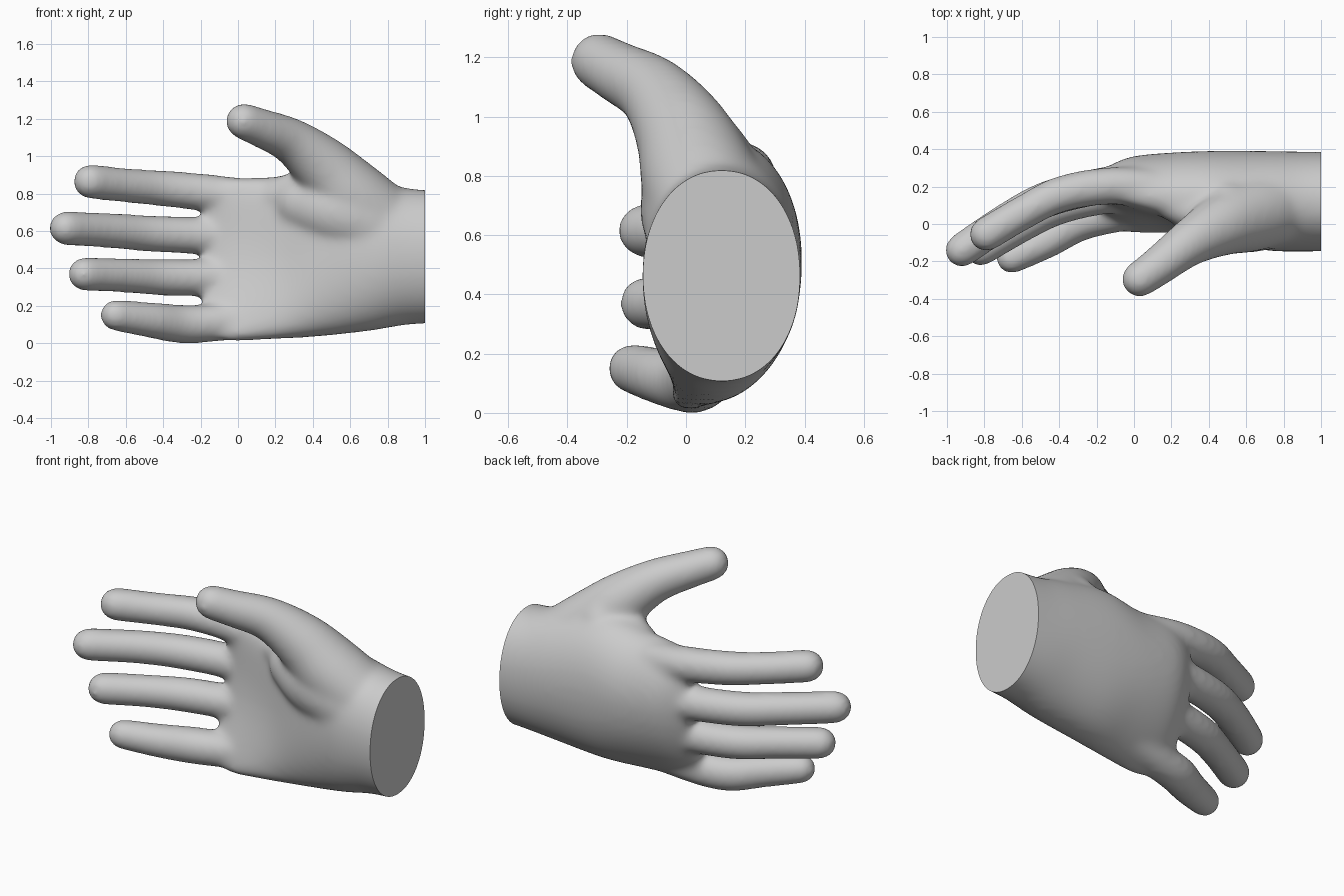
import bpy, bmesh, math
from mathutils import Vector

if "Cube" in bpy.data.objects:
    bpy.data.objects.remove(bpy.data.objects["Cube"])

bm = bmesh.new()
SIDES = 28


def spline(keys, steps=6):
    """Catmull-Rom resampling of tuples of any length."""
    out = []
    for i in range(len(keys) - 1):
        a, b, c, d = (keys[max(0, min(len(keys) - 1, i + k))] for k in (-1, 0, 1, 2))
        for s in range(steps):
            t = s / steps
            out.append(tuple(0.5 * (2 * q + (r - p) * t + (2 * p - 5 * q + 4 * r - u) * t * t
                                    + (3 * q - p - 3 * r + u) * t ** 3)
                             for p, q, r, u in zip(a, b, c, d)))
    return out + [keys[-1]]


def skin(rings):
    rows = [[bm.verts.new(p) for p in ring] for ring in rings]
    n = len(rows[0])
    for r0, r1 in zip(rows, rows[1:]):
        for i in range(n):
            bm.faces.new((r0[i], r0[(i + 1) % n], r1[(i + 1) % n], r1[i]))
    bm.faces.new(rows[0][::-1])
    bm.faces.new(rows[-1])


def digit(keys):
    """Round tube through (x, y, z, radius) with domed ends."""
    pts = spline(keys)
    cs = [Vector(p[:3]) for p in pts]
    rs = [p[3] for p in pts]
    rings = []

    def ring(c, t, r):
        u = t.cross(Vector((0, 1, 0))).normalized()
        v = t.cross(u)
        rings.append([c + r * (math.cos(a) * u + math.sin(a) * v)
                      for a in (2 * math.pi * k / SIDES for k in range(SIDES))])

    last = len(cs) - 1
    tangents = [(cs[min(i + 1, last)] - cs[max(i - 1, 0)]).normalized() for i in range(last + 1)]
    dome = [math.radians(a) for a in (86, 70, 54, 36, 18)]
    for a in dome:
        ring(cs[0] - tangents[0] * rs[0] * math.sin(a), tangents[0], rs[0] * math.cos(a))
    for c, t, r in zip(cs, tangents, rs):
        ring(c, t, r)
    for a in reversed(dome):
        ring(cs[-1] + tangents[-1] * rs[-1] * math.sin(a), tangents[-1], rs[-1] * math.cos(a))
    skin(rings)


def palm(keys):
    """Loft of arched superellipses: x, z low, z high, y centre, y half, tilt, arch, power."""
    rings = []
    for x, lo, hi, yc, hy, tilt, arch, power in spline(keys):
        ring = []
        for k in range(48):
            a = 2 * math.pi * k / 48
            c, s = math.cos(a), math.sin(a)
            t = math.copysign(abs(c) ** (2 / power), c)
            w = math.copysign(abs(s) ** (2 / power), s)
            ring.append((x, yc + hy * w + tilt * t + arch * t * t,
                         (lo + hi) / 2 + (hi - lo) / 2 * t))
        rings.append(ring)
    skin(rings)


# palm and wrist
palm([(-0.185, 0.04, 0.86, 0.20, 0.06, 0.085, -0.11, 2.4),
      (-0.11, 0.02, 0.88, 0.203, 0.108, 0.085, -0.115, 2.4),
      (0.0, 0.012, 0.885, 0.203, 0.15, 0.08, -0.12, 2.4),
      (0.2, 0.022, 0.89, 0.19, 0.188, 0.05, -0.105, 2.4),
      (0.42, 0.035, 0.93, 0.155, 0.235, 0.02, -0.06, 2.3),
      (0.7, 0.065, 0.88, 0.125, 0.265, 0.01, -0.02, 2.1),
      (0.9, 0.098, 0.83, 0.12, 0.267, 0, 0, 2.1),
      (1.1, 0.11, 0.815, 0.12, 0.265, 0, 0, 2.1)])

# index, middle, ring and little fingers
digit([(0.22, 0.18, 0.75, 0.10), (-0.1, 0.205, 0.797, 0.101), (-0.38, 0.163, 0.826, 0.098),
       (-0.58, 0.068, 0.842, 0.093), (-0.79, -0.055, 0.865, 0.094)])
digit([(0.22, 0.20, 0.56, 0.12), (-0.13, 0.207, 0.573, 0.102), (-0.45, 0.138, 0.585, 0.099),
       (-0.68, 0.02, 0.602, 0.095), (-0.92, -0.14, 0.615, 0.093)])
digit([(0.22, 0.18, 0.36, 0.12), (-0.12, 0.157, 0.352, 0.102), (-0.4, 0.095, 0.352, 0.099),
       (-0.6, -0.006, 0.362, 0.093), (-0.82, -0.135, 0.37, 0.092)])
digit([(0.22, 0.11, 0.17, 0.10), (-0.1, 0.055, 0.113, 0.102), (-0.3, 0.008, 0.103, 0.105),
       (-0.46, -0.085, 0.123, 0.097), (-0.655, -0.183, 0.15, 0.085)])

# thumb with its fleshy base
digit([(0.03, -0.295, 1.187, 0.098), (0.13, -0.225, 1.148, 0.106), (0.29, -0.105, 1.078, 0.125),
       (0.46, -0.01, 0.94, 0.165), (0.62, 0.05, 0.775, 0.2), (0.86, 0.12, 0.58, 0.2)])
digit([(0.35, 0.085, 0.75, 0.165), (0.5, 0.045, 0.71, 0.195), (0.66, 0.06, 0.65, 0.207),
       (0.85, 0.12, 0.54, 0.215)])
# web between thumb and index
digit([(0.2, 0.10, 0.79, 0.085), (0.36, 0.06, 0.83, 0.11), (0.5, 0.08, 0.85, 0.15)])

bmesh.ops.recalc_face_normals(bm, faces=bm.faces[:])
mesh = bpy.data.meshes.new("hand")
bm.to_mesh(mesh)
bm.free()
hand = bpy.data.objects.new("hand", mesh)
bpy.context.collection.objects.link(hand)

# fuse the parts into one soft skin
remesh = hand.modifiers.new("fuse", 'REMESH')
remesh.mode = 'VOXEL'
remesh.voxel_size = 0.015
soften = hand.modifiers.new("soften", 'SMOOTH')
soften.factor = 0.5
soften.iterations = 34

# flat cut at the wrist
bm = bmesh.new()
bm.from_object(hand, bpy.context.evaluated_depsgraph_get())
hand.modifiers.clear()
cut = bmesh.ops.bisect_plane(bm, geom=bm.verts[:] + bm.edges[:] + bm.faces[:], dist=1e-5,
                             plane_co=(1, 0, 0), plane_no=(1, 0, 0), clear_outer=True)
rim = [e for e in cut["geom_cut"] if isinstance(e, bmesh.types.BMEdge)]
bmesh.ops.contextual_create(bm, geom=rim)
bmesh.ops.recalc_face_normals(bm, faces=bm.faces[:])
bm.to_mesh(mesh)
bm.free()

bpy.context.view_layer.objects.active = hand
hand.select_set(True)
bpy.ops.object.shade_smooth_by_angle(angle=math.radians(50))
